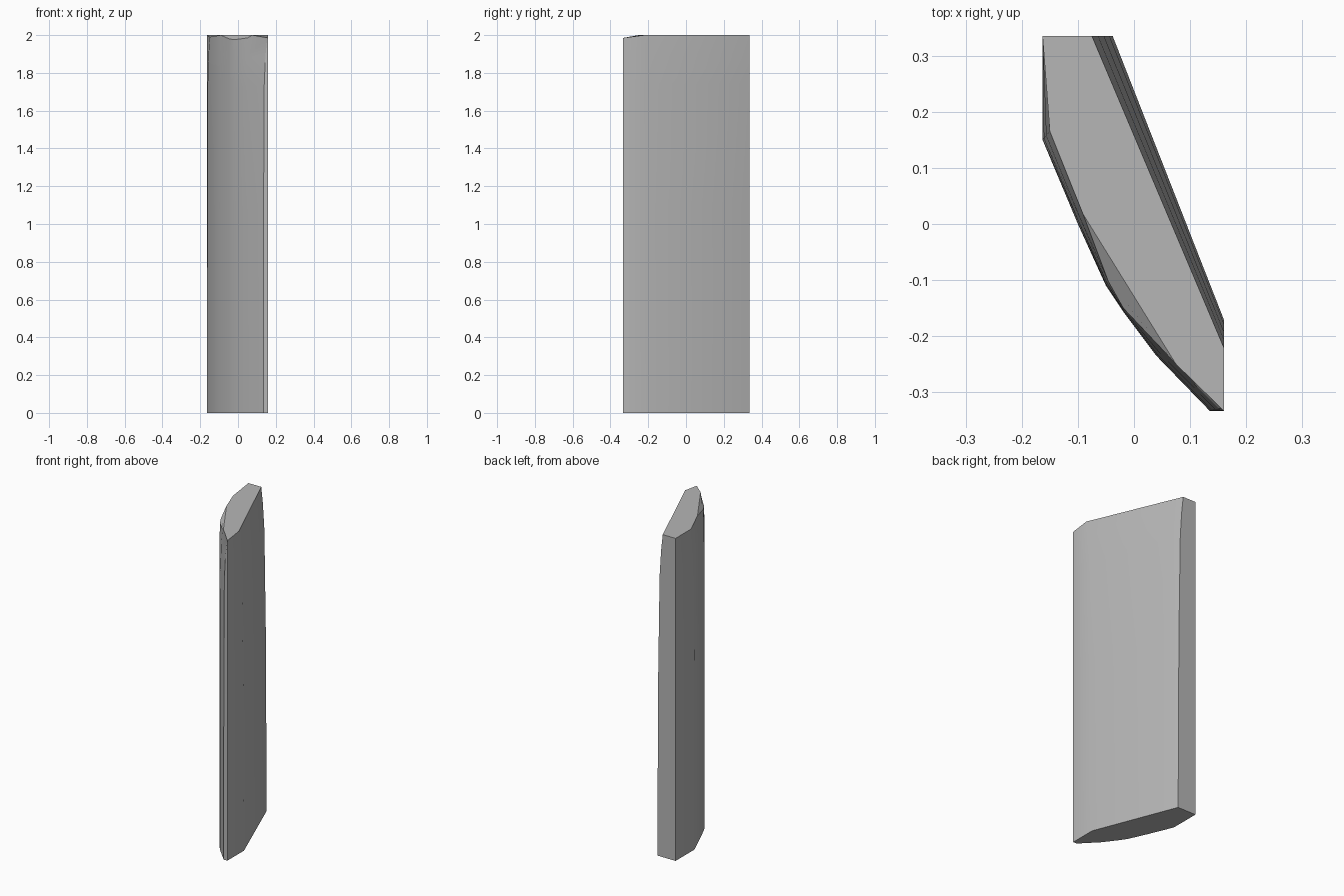
import bpy
import bmesh
import math

cube = bpy.data.objects.get("Cube")
if cube:
    bpy.data.objects.remove(cube, do_unlink=True)

# Single stone grey
grey = bpy.data.materials.new("stone_grey")
grey.use_nodes = True
colour = (0.47, 0.47, 0.47, 1)
grey.diffuse_color = colour
grey.node_tree.nodes["Principled BSDF"].inputs["Base Color"].default_value = colour

# Footprint corner, matching crown corner, crown height
outline = [
    ((-.163, .335), (-.163, .335), 2),
    ((-.163, .15), (-.15, .165), 1.99),
    ((-.1, 0), (-.091, .018), 2),
    ((-.05, -.11), (-.046, -.102), 1.98),
    ((-.02, -.155), (-.019, -.15), 1.976),
    ((.04, -.235), (.05, -.223), 1.985),
    ((.135, -.333), (.155, -.328), 1.985),
    ((.16, -.333), (.16, -.333), 1.985),
    ((.16, -.17), (.16, -.22), 2),
    ((-.038, .335), (-.075, .335), 2),
]
# Height fraction and how far the section has moved toward the crown
sections = [(0, 0), (.55, .15), (.87, .42), (.95, .7), (1, 1)]
straight_side = (8, 9)

bm = bmesh.new()
rings = []
for height, blend in sections:
    ring = []
    for i, (low, high, top) in enumerate(outline):
        t = blend if i in straight_side else blend ** 2
        x, y = (a + (b - a) * t for a, b in zip(low, high))
        ring.append(bm.verts.new((x, y, top * height)))
    rings.append(ring)

# Walls and underside
count = len(outline)
for low, high in zip(rings, rings[1:]):
    for i in range(count):
        j = (i + 1) % count
        bm.faces.new((low[i], low[j], high[j], high[i]))
bm.faces.new(rings[0])

# Crown: flat top with a shallow facet along the curved side
crown = rings[-1]
ridge = bm.verts.new((.075, -.25, 2))
bm.faces.new([*crown[:3], ridge, *crown[7:]])
bm.faces.new([*crown[2:6], ridge])
bm.faces.new([*crown[5:8], ridge])
bmesh.ops.recalc_face_normals(bm, faces=bm.faces)

mesh = bpy.data.meshes.new("slab")
bm.to_mesh(mesh)
bm.free()
mesh.materials.append(grey)
slab = bpy.data.objects.new("slab", mesh)
bpy.context.collection.objects.link(slab)

# Soft curved walls, sharp corners
bpy.ops.object.select_all(action='DESELECT')
slab.select_set(True)
bpy.context.view_layer.objects.active = slab
bpy.ops.object.shade_smooth_by_angle(angle=math.radians(25))
